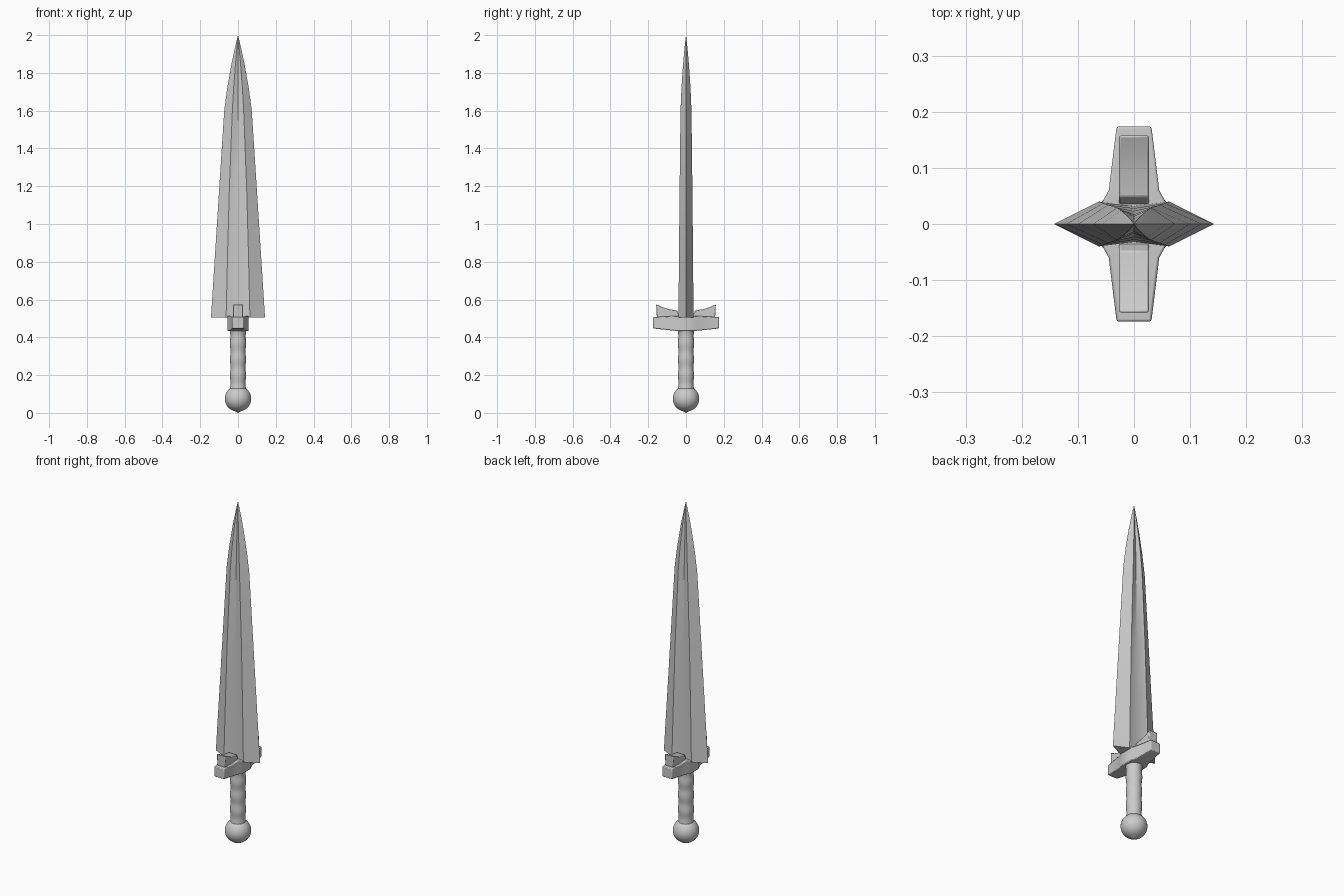
import bpy
import bmesh
import math

cube = bpy.data.objects.get("Cube")
if cube:
    bpy.data.objects.remove(cube, do_unlink=True)


def finish(name, bm, angle=30, bevel=0):
    bmesh.ops.remove_doubles(bm, verts=bm.verts, dist=0.00001)
    bmesh.ops.recalc_face_normals(bm, faces=bm.faces)
    mesh = bpy.data.meshes.new(name)
    bm.to_mesh(mesh)
    bm.free()
    obj = bpy.data.objects.new(name, mesh)
    bpy.context.collection.objects.link(obj)
    if bevel:
        mod = obj.modifiers.new("Bevel", 'BEVEL')
        mod.width = bevel
        mod.segments = 2
        mod.limit_method = 'ANGLE'
    bpy.ops.object.select_all(action='DESELECT')
    obj.select_set(True)
    bpy.context.view_layer.objects.active = obj
    bpy.ops.object.shade_smooth_by_angle(angle=math.radians(angle))
    return obj


def loft(rings):
    """Skin a list of equal-length closed rings and cap both ends."""
    bm = bmesh.new()
    loops = [[bm.verts.new(p) for p in ring] for ring in rings]
    for low, high in zip(loops, loops[1:]):
        for i in range(len(low)):
            j = (i + 1) % len(low)
            bm.faces.new((low[i], low[j], high[j], high[i]))
    bm.faces.new(loops[0])
    bm.faces.new(loops[-1])
    return bm


def lathe(profile, sides=32):
    return loft([[(r * math.cos(2 * math.pi * i / sides),
                   r * math.sin(2 * math.pi * i / sides), z)
                  for i in range(sides)] for r, z in profile])


# Blade: height, half width, ridge offset, ridge depth, groove depth
stations = [
    (0.505, 0.143, 0.063, 0.040, 0.032),
    (0.85, 0.121, 0.055, 0.037, 0.028),
    (1.18, 0.100, 0.046, 0.034, 0.023),
    (1.60, 0.073, 0.030, 0.029, 0.017),
    (1.72, 0.057, 0.023, 0.024, 0.014),
    (1.84, 0.036, 0.014, 0.016, 0.009),
    (1.93, 0.017, 0.006, 0.008, 0.005),
    (2.0, 0.0004, 0.0002, 0.0002, 0.0001),
]
blade = loft([[(w, 0, z), (rx, ry, z), (0, g, z), (-rx, ry, z),
               (-w, 0, z), (-rx, -ry, z), (0, -g, z), (rx, -ry, z)]
              for z, w, rx, ry, g in stations])
finish("blade", blade, angle=33)

# Crossguard: distance from centre, half width, underside, top
half = [(0.174, 0.031, 0.447, 0.507), (0.06, 0.045, 0.435, 0.513),
        (0.04, 0.056, 0.433, 0.513)]
sections = [(-y, w, b, t) for y, w, b, t in half]
sections += [(y, w, b, t) for y, w, b, t in reversed(half)]
guard = loft([[(-w, y, b), (w, y, b), (w, y, t), (-w, y, t)]
              for y, w, b, t in sections])
finish("crossguard", guard, bevel=0.004)

# Raised lugs on both arms of the guard
outline = [(0.030, 0.500), (0.154, 0.500), (0.158, 0.575),
           (0.125, 0.560), (0.090, 0.549), (0.048, 0.542)]
for name, side in (("front_lug", -1), ("back_lug", 1)):
    lug = loft([[(x, side * y, z) for y, z in outline]
                for x in (-0.027, 0.027)])
    finish(name, lug, bevel=0.004)

# Grip with shallow finger swells
grip = []
for i in range(33):
    t = i / 32
    r = 0.041 + 0.0018 * math.cos(t * 8 * math.pi)
    grip.append((r + 0.003 * t ** 6, 0.115 + 0.335 * t))
finish("grip", lathe(grip))

# Round pommel drawn to a slight point underneath
pommel = [(0.0004, 0.0), (0.016, 0.009)]
for i in range(2, 17):
    a = math.pi * i / 17
    pommel.append((0.07 * math.sin(a), 0.075 - 0.068 * math.cos(a)))
pommel.append((0.0004, 0.143))
finish("pommel", lathe(pommel), angle=40)
